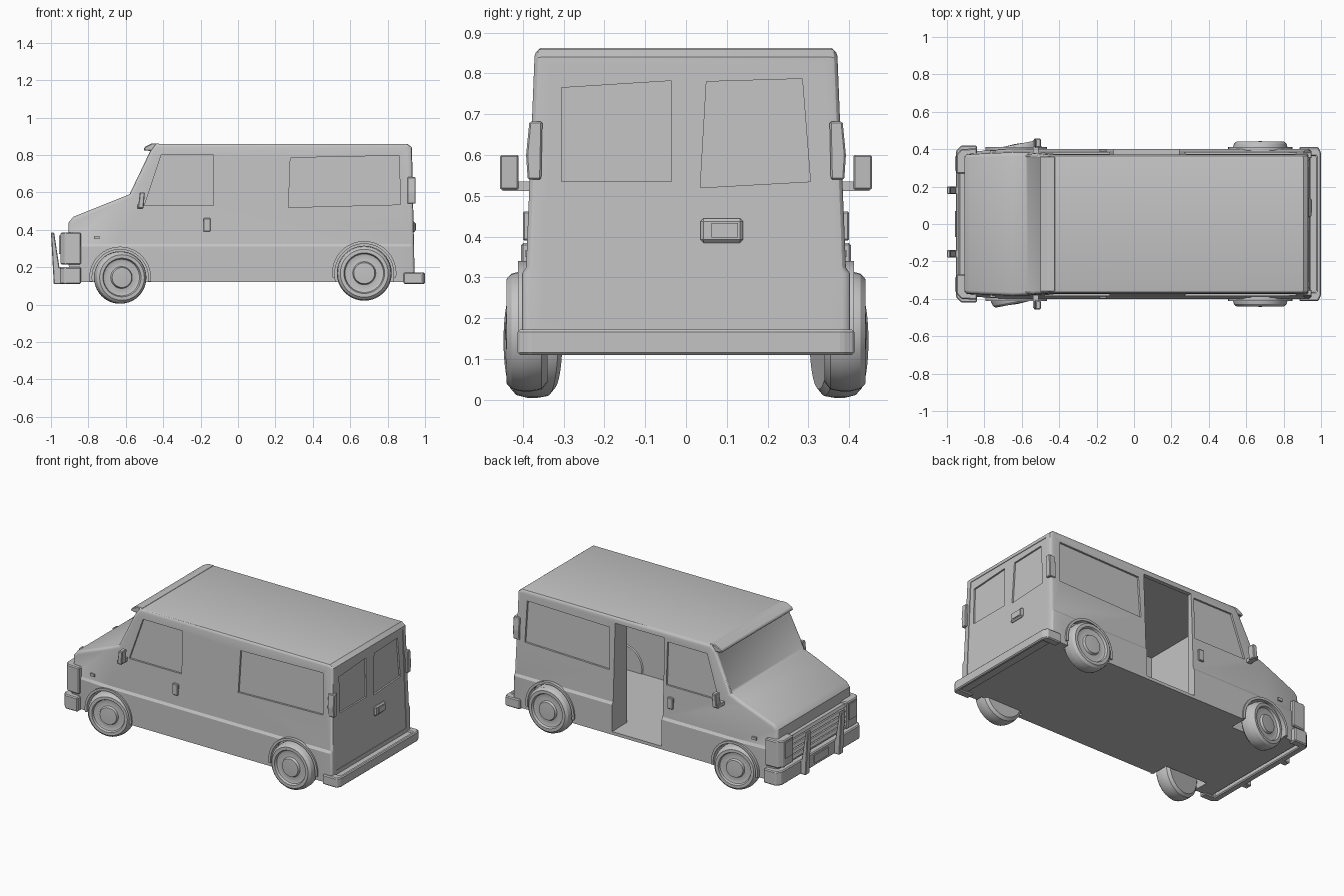
import bpy, bmesh
from math import sin, cos, pi, radians
from mathutils import Matrix

if "Cube" in bpy.data.objects:
    bpy.data.objects.remove(bpy.data.objects["Cube"])

grey = bpy.data.materials.new("plain_grey")
grey.use_nodes = True
GREY = (0.55, 0.55, 0.55, 1)
grey.diffuse_color = GREY
grey.node_tree.nodes["Principled BSDF"].inputs["Base Color"].default_value = GREY


def finish(name, bm):
    bmesh.ops.recalc_face_normals(bm, faces=bm.faces)
    mesh = bpy.data.meshes.new(name)
    bm.to_mesh(mesh)
    bm.free()
    mesh.materials.append(grey)
    ob = bpy.data.objects.new(name, mesh)
    bpy.context.collection.objects.link(ob)
    return ob


def prism_mesh(points, axis, lo, hi):
    """Polygon swept along an axis; lo and hi may depend on the point."""
    bm = bmesh.new()

    def ring(d):
        out = []
        for u, v in points:
            w = d(u, v) if callable(d) else d
            out.append(bm.verts.new({"x": (w, u, v), "y": (u, w, v), "z": (u, v, w)}[axis]))
        return out
    a, b = ring(lo), ring(hi)
    bm.faces.new(a)
    bm.faces.new(b[::-1])
    for i in range(len(a)):
        j = (i + 1) % len(a)
        bm.faces.new((a[i], b[i], b[j], a[j]))
    bmesh.ops.recalc_face_normals(bm, faces=bm.faces)
    return bm


def prism(name, points, axis, lo, hi, bevel=0):
    bm = prism_mesh(points, axis, lo, hi)
    if bevel:
        bmesh.ops.bevel(bm, geom=bm.edges[:], offset=bevel, segments=1, affect="EDGES")
    return finish(name, bm)


def rect(u0, u1, v0, v1):
    return [(u0, v0), (u1, v0), (u1, v1), (u0, v1)]


def arc(cx, cz, r, a0, a1, n):
    return [(cx + r * cos(radians(a0 + (a1 - a0) * i / n)),
             cz + r * sin(radians(a0 + (a1 - a0) * i / n))) for i in range(n + 1)]


def half_width(x, z):
    """Half width of the body: flared skirt, walls leaning inward, tapered nose."""
    if z < 0.31:
        w = 0.402
    elif z < 0.325:
        w = 0.402 - (z - 0.31) * 0.67
    else:
        w = 0.392 - (z - 0.325) * 0.04
    return w * (1 - 0.16 * max(0, -0.65 - x))


def rear_x(y, z):
    return 0.948 - z * 0.021


# Body shell from the side outline
outline = [(-0.89, 0.12), (-0.91, 0.24), (-0.905, 0.44), (-0.88, 0.47), (-0.58, 0.59),
           (-0.47, 0.82), (-0.44, 0.86), (0.905, 0.86), (0.93, 0.84), (0.945, 0.12)]
bm = prism_mesh(outline, "y", -0.4, 0.4)
rim = [e for e in bm.edges if sum(abs(f.normal.y) > 0.9 for f in e.link_faces) == 1
       and sum(v.co.z for v in e.verts) / 2 > 0.25]
bmesh.ops.bevel(bm, geom=rim, offset=0.018, segments=3, profile=0.5, affect="EDGES")
bm.normal_update()
screen = [f for f in bm.faces if f.normal.x < -0.8 and f.normal.z > 0.3
          and abs(f.normal.y) < 0.1 and f.calc_area() > 0.05]
bmesh.ops.inset_region(bm, faces=screen, thickness=0.022, depth=-0.006)
for co, no in [((0, 0, 0.31), (0, 0, 1)), ((0, 0, 0.325), (0, 0, 1)), ((-0.65, 0, 0), (1, 0, 0))]:
    bmesh.ops.bisect_plane(bm, geom=bm.verts[:] + bm.edges[:] + bm.faces[:],
                           plane_co=co, plane_no=no)
for v in bm.verts:
    v.co.y *= half_width(v.co.x, v.co.z) / 0.4
body = finish("body_shell", bm)

# Cutters: cabin space, side door, wheel wells, window and rear door recesses
WHEELS = {"front": (-0.63, 0.145, 0.14, 0.375, 11), "rear": (0.675, 0.168, 0.147, 0.39, 0)}
front_window = [(-0.5, 0.53), (-0.41, 0.8), (-0.13, 0.8), (-0.13, 0.53)]
side_window = [(0.27, 0.52), (0.28, 0.785), (0.86, 0.797), (0.87, 0.535)]
cutters = [prism("cabin_cutter", rect(-0.42, 0.9, 0.14, 0.83), "y", -0.345, 0.345),
           prism("side_door_cutter", rect(-0.11, 0.24, 0.14, 0.82), "y", 0.3, 0.5)]
for s in (-1, 1):
    for window in (front_window, side_window):
        cutters.append(prism("window_cutter", window, "y",
                             lambda x, z: s * (half_width(x, z) - 0.012), s * 0.5))
    for end, (x, z, r, y, turn) in WHEELS.items():
        inner = 0.29 if end == "front" else 0.36
        cutters.append(prism("wheel_well_cutter", arc(x, z, r + 0.012, 0, 352.5, 47), "y",
                             s * inner, s * 0.5))
cutters.append(prism("rear_door_cutter",
                     [(-0.352, 0.19), (0.352, 0.19), (0.334, 0.82), (-0.334, 0.82)], "x",
                     lambda y, z: rear_x(y, z) - 0.004, 1.1))
for glass in ([(-0.305, 0.535), (-0.035, 0.535), (-0.035, 0.782), (-0.305, 0.765)],
              [(0.035, 0.52), (0.305, 0.535), (0.285, 0.787), (0.05, 0.78)]):
    cutters.append(prism("rear_window_cutter", glass, "x",
                         lambda y, z: rear_x(y, z) - 0.014, 1.1))
bpy.context.view_layer.objects.active = body
for c in cutters:
    m = body.modifiers.new("cut", "BOOLEAN")
    m.operation, m.solver, m.object = "DIFFERENCE", "EXACT", c
    bpy.ops.object.modifier_apply(modifier=m.name)
    bpy.data.objects.remove(c)

# Roof visor over the windscreen
prism("roof_visor", [(-0.505, 0.825), (-0.5, 0.842), (-0.46, 0.862), (-0.42, 0.862), (-0.45, 0.82)],
      "y", -0.362, 0.362, 0.004)

# Door pillar inside the opening
prism("door_pillar", rect(0.242, 0.27, 0.135, 0.835), "y", 0.25, 0.36)


# Wheels, each a turned profile with tyre, rim and hub
def wheel(name, x, y, z, r, side, turn):
    prof = [(0, -0.05), (0.85, -0.05), (0.97, -0.036), (1, -0.012), (1, 0.015), (0.96, 0.038),
            (0.87, 0.05), (0.74, 0.05), (0.7, 0.036), (0.62, 0.032), (0.42, 0.036),
            (0.38, 0.05), (0, 0.053)]
    bm = bmesh.new()
    vs = [bm.verts.new((a * r, b * side, 0)) for a, b in prof]
    es = [bm.edges.new(p) for p in zip(vs, vs[1:])]
    bmesh.ops.spin(bm, geom=vs + es, cent=(0, 0, 0), axis=(0, 1, 0), angle=2 * pi, steps=40)
    bmesh.ops.remove_doubles(bm, verts=bm.verts, dist=0.0002)
    ob = finish(name, bm)
    ob.matrix_world = Matrix.Translation((x, y, z)) @ Matrix.Rotation(radians(turn), 4, "Z")


for s, side in ((-1, "right"), (1, "left")):
    for end, (x, z, r, y, turn) in WHEELS.items():
        wheel(f"{end}_wheel_{side}", x, s * y, z, r, s, turn)
        lip = arc(x, z, r + 0.01, -8, 188, 24) + arc(x, z, r + 0.025, 188, -8, 24)
        prism(f"{end}_arch_{side}", lip, "y", s * 0.375, s * 0.412)

    # Handle, mirror, side marker
    prism(f"door_handle_{side}", rect(-0.185, -0.147, 0.39, 0.462), "y", s * 0.38, s * 0.4, 0.004)
    prism(f"mirror_arm_{side}", rect(-0.54, -0.51, 0.512, 0.535), "y", s * 0.375, s * 0.45)
    prism(f"mirror_{side}", [(-0.535, 0.515), (-0.505, 0.515), (-0.498, 0.6), (-0.525, 0.6)],
          "y", s * 0.41, s * 0.456, 0.004)
    prism(f"side_marker_{side}", rect(-0.77, -0.74, 0.35, 0.367), "y", s * 0.37, s * 0.394)

    # Headlight wrapping the corner, with a raised lens
    prism(f"headlight_{side}", [(-0.95, s * 0.27), (-0.95, s * 0.37), (-0.925, s * 0.4),
                                (-0.84, s * 0.405), (-0.84, s * 0.27)], "z", 0.215, 0.385, 0.006)
    prism(f"headlight_lens_{side}", rect(s * 0.285, s * 0.36, 0.27, 0.37), "x", -0.956, -0.94)

    # Tail light and guard post
    prism(f"tail_light_{side}", [(s * 0.355, 0.54), (s * 0.388, 0.54), (s * 0.392, 0.6),
                                 (s * 0.384, 0.682), (s * 0.352, 0.682)], "x", 0.905, 0.95, 0.004)
    prism(f"guard_post_{side}", [(-1, 0.385), (-0.983, 0.385), (-0.955, 0.2), (-0.93, 0.2),
                                 (-0.93, 0.11), (-0.985, 0.11)], "y",
          0.01 + s * 0.15, 0.01 + s * 0.19, 0.004)

# Grille slats and number plate
for i in range(5):
    z = 0.225 + i * 0.033
    prism(f"grille_slat_{i + 1}", [(-0.938, z), (-0.93, z + 0.018), (-0.89, z + 0.018), (-0.89, z)],
          "y", -0.275, 0.275)
prism("number_plate", rect(-0.07, 0.07, 0.13, 0.18), "x", -0.957, -0.95)


# Bumpers wrapping around each end
def bumper(name, tip, face, tail, w, z0, z1):
    inner = tip - (tip - face) * 1.6
    pts = [(tail, -w), (face, -w), (tip, -w + 0.03), (tip, w - 0.03), (face, w), (tail, w),
           (tail, w - 0.05), (inner, w - 0.05), (inner, -w + 0.05), (tail, -w + 0.05)]
    prism(name, pts, "z", z0, z1, 0.006)


bumper("front_bumper", -0.952, -0.925, -0.84, 0.42, 0.11, 0.2)
bumper("rear_bumper", 1.0, 0.985, 0.885, 0.413, 0.11, 0.172)
prism("rear_bumper_mount", rect(0.93, 0.985, -0.36, 0.36), "z", 0.115, 0.165)

# Rear door handle: a frame with a grip
prism("rear_handle_plate", rect(0.035, 0.14, 0.385, 0.445), "x", 0.925, 0.948, 0.008)
prism("rear_handle_grip", rect(0.062, 0.128, 0.398, 0.434), "x", 0.94, 0.952)

# Smooth curved parts, keep crisp edges
bpy.ops.object.select_all(action="DESELECT")
for ob in bpy.context.collection.objects:
    if ob.type == "MESH" and ("wheel" in ob.name or "body" in ob.name or "arch" in ob.name):
        ob.select_set(True)
        bpy.context.view_layer.objects.active = ob
bpy.ops.object.shade_smooth_by_angle(angle=radians(30))
